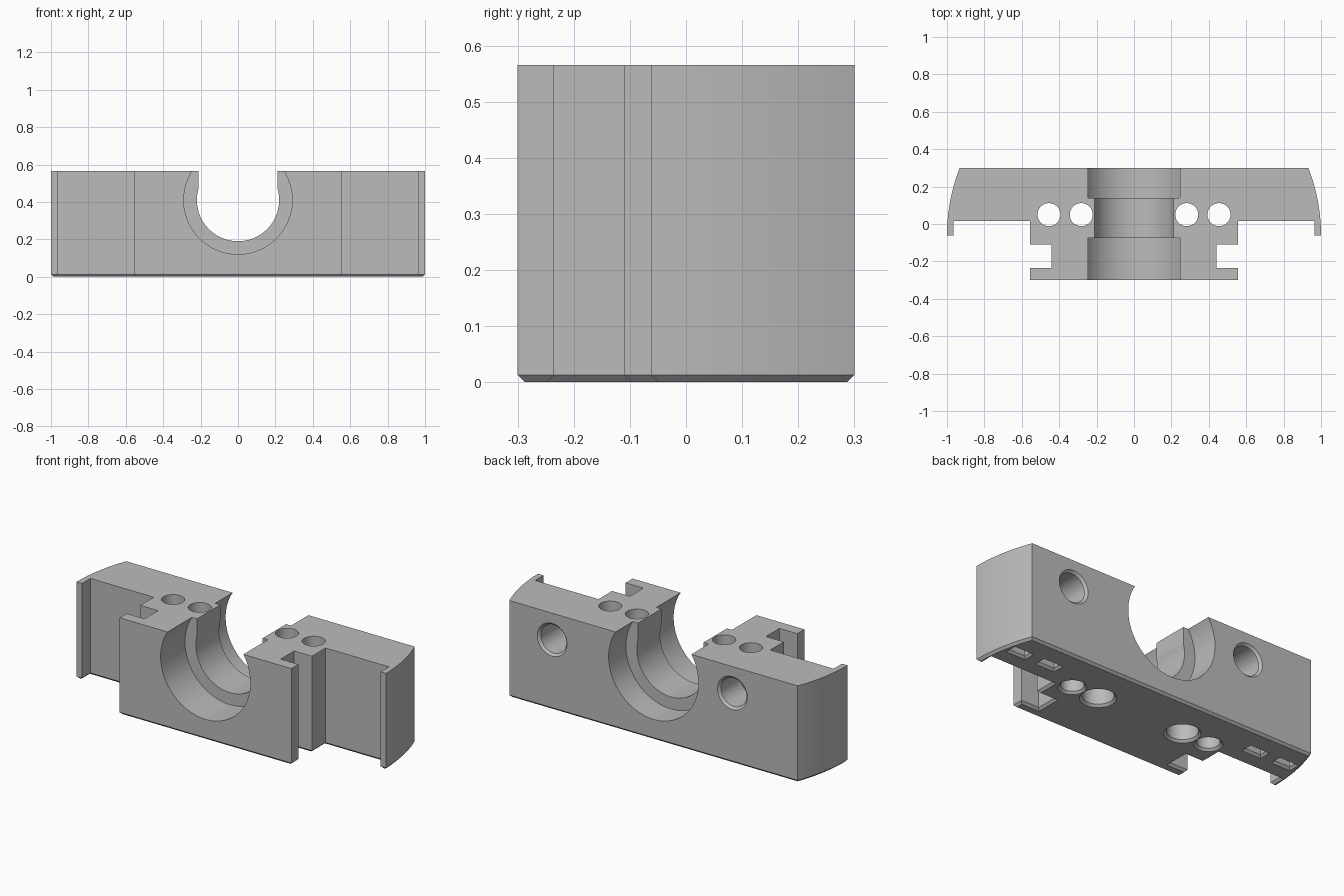
import bpy
import bmesh
from math import sin, cos, pi, asin
from mathutils import Matrix, Vector

cube = bpy.data.objects.get("Cube")
if cube:
    bpy.data.objects.remove(cube)

HEIGHT, BACK, FRONT = 0.565, 0.30, -0.30
CHAMFER = 0.013
AXIS_Z = 0.41          # height of the bore and of the back holes
HOLE_R, WIDE_R = 0.0615, 0.083

grey = bpy.data.materials.new("plain grey")
grey.use_nodes = True
grey.diffuse_color = (0.5, 0.5, 0.5, 1)
grey.node_tree.nodes["Principled BSDF"].inputs["Base Color"].default_value = (0.5, 0.5, 0.5, 1)


def make_object(name, bm):
    bmesh.ops.recalc_face_normals(bm, faces=bm.faces)
    mesh = bpy.data.meshes.new(name)
    bm.to_mesh(mesh)
    bm.free()
    obj = bpy.data.objects.new(name, mesh)
    bpy.context.collection.objects.link(obj)
    mesh.materials.append(grey)
    return obj


def loft(name, rings, matrix):
    """Closed solid through a stack of equally long point rings."""
    bm = bmesh.new()
    loops = [[bm.verts.new(matrix @ Vector(p)) for p in ring] for ring in rings]
    n = len(loops[0])
    for a, b in zip(loops, loops[1:]):
        for i in range(n):
            j = (i + 1) % n
            bm.faces.new((a[i], a[j], b[j], b[i]))
    bm.faces.new(loops[0])
    bm.faces.new(loops[-1])
    return make_object(name, bm)


def circle(r, h, n):
    return [(r * cos(2 * pi * i / n), r * sin(2 * pi * i / n), h) for i in range(n)]


def rectangle(w, d, h):
    return [(x * w / 2, y * d / 2, h) for x, y in ((-1, -1), (1, -1), (1, 1), (-1, 1))]


def turned(name, profile, matrix, n=48):
    return loft(name, [circle(r, h, n) for r, h in profile], matrix)


def from_back(x):
    """Drill frame that starts on the back face and runs forward."""
    return Matrix.Translation((x, BACK, AXIS_Z)) @ Matrix.Rotation(pi / 2, 4, 'X')


# Plan outline: front flange, slots, shoulders, lips and rounded ends
half = [(0.555, FRONT), (0.555, -0.235), (0.44, -0.235), (0.44, -0.11),
        (0.555, -0.11), (0.555, 0.015), (0.965, 0.015), (0.965, -0.062)]
end_angle = asin(BACK + 0.062)
steps = 16
half += [(cos(end_angle * i / steps), -0.062 + sin(end_angle * i / steps))
         for i in range(steps + 1)]
outline = half + [(-x, y) for x, y in reversed(half)]

bm = bmesh.new()
base = bm.faces.new([bm.verts.new((x, y, 0)) for x, y in outline])
top = bmesh.ops.extrude_face_region(bm, geom=[base])
bmesh.ops.translate(bm, vec=(0, 0, HEIGHT),
                    verts=[v for v in top["geom"] if isinstance(v, bmesh.types.BMVert)])
bmesh.ops.recalc_face_normals(bm, faces=bm.faces)
# Chamfer around the underside
rim = [e for e in bm.edges if all(v.co.z < 0.001 for v in e.verts)]
bmesh.ops.bevel(bm, geom=rim, offset=CHAMFER, segments=1, affect='EDGES')
body = make_object("clamp_block", bm)

# Stepped bore and its straight opening
cutters = [
    turned("bore_cutter", [(0.29, -0.05), (0.29, 0.16), (0.22, 0.16), (0.22, 0.375),
                           (0.29, 0.375), (0.29, 0.65)], from_back(0), 96),
    loft("opening_cutter", [rectangle(0.424, 0.23, z) for z in (AXIS_Z + 0.02, 0.75)],
         Matrix.Translation((0, 0.0325, 0))),
]

# Drilled holes and pockets on the underside, mirrored left and right
for side in (-1, 1):
    cutters.append(turned(
        "outer_hole_cutter",
        [(HOLE_R + 0.023, -0.01), (HOLE_R, CHAMFER), (HOLE_R, 0.7)],
        Matrix.Translation((side * 0.4545, 0.05, 0))))
    cutters.append(turned(
        "inner_hole_cutter",
        [(WIDE_R + 0.023, -0.01), (WIDE_R, CHAMFER), (WIDE_R, 0.15),
         (HOLE_R, 0.15), (HOLE_R, 0.7)],
        Matrix.Translation((side * 0.282, 0.05, 0))))
    for x in (0.69, 0.885):
        cutters.append(loft(
            "pocket_cutter",
            [rectangle(0.145, 0.09, -0.01), rectangle(0.1, 0.045, CHAMFER),
             rectangle(0.1, 0.045, 0.1)],
            Matrix.Translation((side * x, 0.147, 0))))

# Blind holes in the back
for x in (0.655, -0.51):
    cutters.append(turned(
        "back_hole_cutter",
        [(WIDE_R + 0.023, -0.01), (WIDE_R, CHAMFER), (WIDE_R, 0.2)], from_back(x)))

bpy.ops.object.select_all(action='DESELECT')
bpy.context.view_layer.objects.active = body
body.select_set(True)
for cutter in cutters:
    cutter.hide_render = True
    cut = body.modifiers.new(cutter.name, 'BOOLEAN')
    cut.operation = 'DIFFERENCE'
    cut.solver = 'EXACT'
    cut.object = cutter
    bpy.ops.object.modifier_apply(modifier=cut.name)
for cutter in cutters:
    bpy.data.objects.remove(cutter)

bpy.ops.object.shade_smooth_by_angle(angle=pi / 7)
